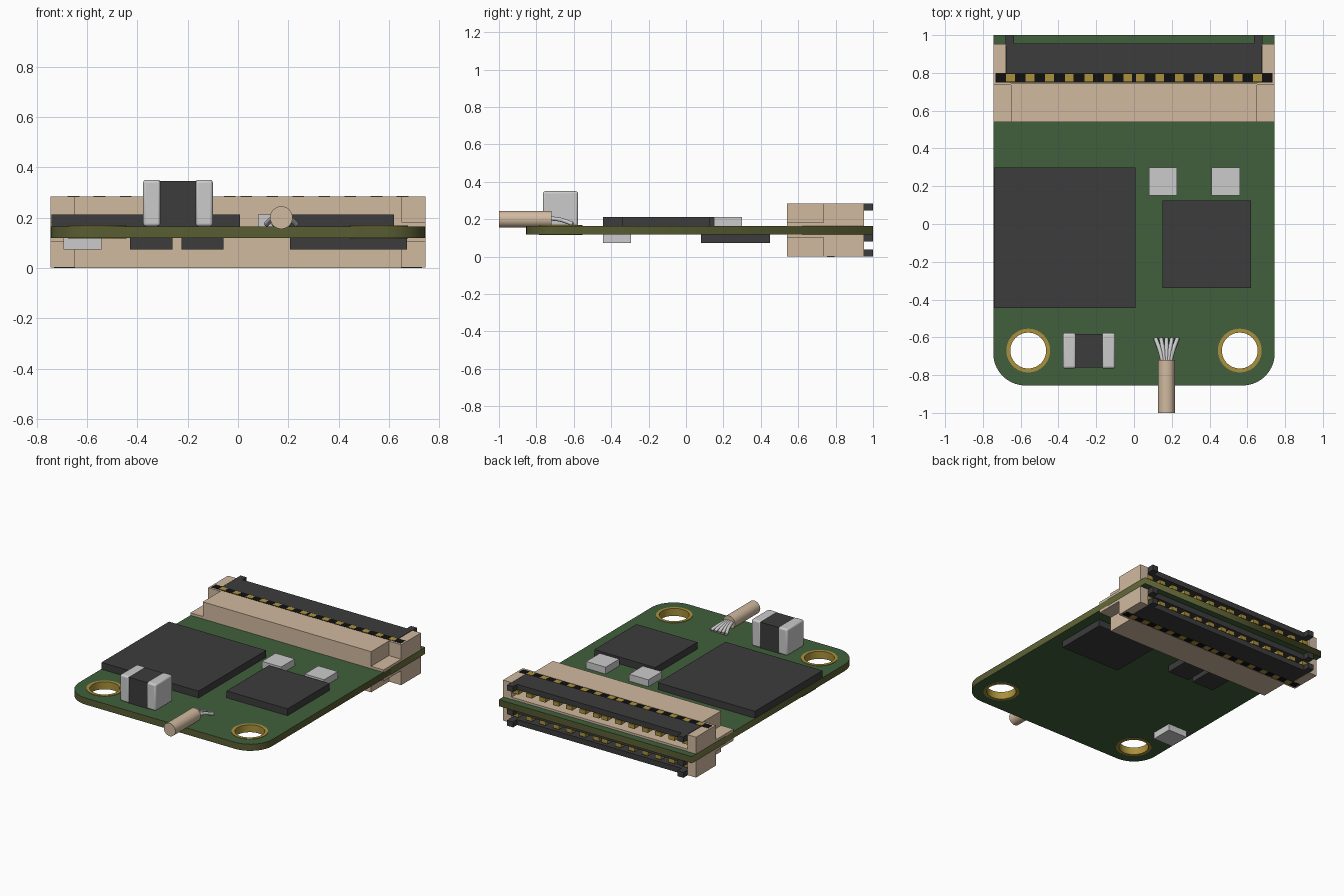
import bpy, bmesh, math
from mathutils import Vector

if "Cube" in bpy.data.objects:
    bpy.data.objects.remove(bpy.data.objects["Cube"])


def mat(name, r, g, b):
    m = bpy.data.materials.new(name)
    m.diffuse_color = (r, g, b, 1)
    m.use_nodes = True
    m.node_tree.nodes["Principled BSDF"].inputs["Base Color"].default_value = m.diffuse_color
    return m


GREEN = mat("board green", .052, .117, .045)
OLIVE = mat("board edge olive", .1, .11, .032)
DARK = mat("chip dark grey", .045, .045, .045)
BLACK = mat("slot black", .005, .005, .005)
TAN = mat("housing tan", .64, .49, .35)
GREY = mat("metal light grey", .6, .6, .6)
GOLD = mat("contact gold", .4, .28, .045)


def finish(name, bm, *mats):
    bmesh.ops.recalc_face_normals(bm, faces=bm.faces)
    me = bpy.data.meshes.new(name)
    bm.to_mesh(me)
    bm.free()
    ob = bpy.data.objects.new(name, me)
    bpy.context.collection.objects.link(ob)
    for m in mats:
        me.materials.append(m)
    return ob


def smooth(ob):
    bpy.ops.object.select_all(action='DESELECT')
    ob.select_set(True)
    bpy.context.view_layer.objects.active = ob
    bpy.ops.object.shade_smooth_by_angle(angle=math.radians(40))


def add_box(bm, x, y, z):
    ret = bmesh.ops.create_cube(bm, size=1)
    for v in ret["verts"]:
        v.co = Vector([(a + b) / 2 + c * (b - a) for c, (a, b) in zip(v.co, (x, y, z))])


def boxes(name, m, *specs):
    bm = bmesh.new()
    for s in specs:
        add_box(bm, *s)
    return finish(name, bm, m)


def bevel(ob, w):
    md = ob.modifiers.new("bevel", 'BEVEL')
    md.width, md.segments = w, 3
    smooth(ob)


ZB, ZT = .119, .165          # board underside and top
MID = (ZB + ZT) / 2
HOLES = [(-.56, -.67), (.56, -.67)]

# circuit board: 2D outline with rounded front corners and two holes
cu = bpy.data.curves.new("board", 'CURVE')
cu.dimensions, cu.fill_mode, cu.extrude = '2D', 'BOTH', (ZT - ZB) / 2
R, W, F = .17, .745, -.855
outline = [(W, 1), (-W, 1)]
for cx, a0 in ((-W + R, 180), (W - R, 270)):
    outline += [(cx + R * math.cos(math.radians(a0 + i * 9)),
                 F + R + R * math.sin(math.radians(a0 + i * 9))) for i in range(11)]
loops = [outline] + [[(hx + .105 * math.cos(i * math.tau / 40), hy + .105 * math.sin(i * math.tau / 40))
                      for i in range(40)] for hx, hy in HOLES]
for pts in loops:
    sp = cu.splines.new('POLY')
    sp.points.add(len(pts) - 1)
    for p, c in zip(sp.points, pts):
        p.co = (*c, 0, 1)
    sp.use_cyclic_u = True
board = bpy.data.objects.new("circuit_board", cu)
board.location.z = MID
bpy.context.collection.objects.link(board)
board.select_set(True)
bpy.context.view_layer.objects.active = board
bpy.ops.object.convert(target='MESH')
board = bpy.context.view_layer.objects.active
board.data.materials.clear()
board.data.materials.append(GREEN)
board.data.materials.append(OLIVE)
for p in board.data.polygons:
    p.material_index = 0 if abs(p.normal.z) > .5 else 1

# gold rings through the mounting holes
for i, (hx, hy) in enumerate(HOLES):
    bm = bmesh.new()
    n, prof = 40, [(.095, ZB - .003), (.116, ZB - .003), (.116, ZT + .003), (.095, ZT + .003)]
    rings = [[bm.verts.new((hx + r * math.cos(k * math.tau / n), hy + r * math.sin(k * math.tau / n), z))
              for r, z in prof] for k in range(n)]
    for k in range(n):
        a, b = rings[k], rings[(k + 1) % n]
        for j in range(4):
            bm.faces.new((a[j], b[j], b[(j + 1) % 4], a[(j + 1) % 4]))
    smooth(finish(f"mounting_ring_{i}", bm, GOLD))

# flat chips and small grey parts, above and below the board
UP, DOWN = (ZT, .213), (.073, ZB)
boxes("large_chip", DARK, ((-.742, .007), (-.445, .30), UP))
boxes("medium_chip", DARK, ((.15, .62), (-.34, .125), UP))
boxes("top_grey_parts", GREY, ((.08, .228), (.15, .30), UP), ((.41, .56), (.15, .30), UP))
boxes("under_chips", DARK, ((.207, .672), (.08, .45), DOWN),
      ((-.43, -.26), (.28, .45), DOWN), ((-.224, -.058), (.28, .45), DOWN))
boxes("under_grey_part", GREY, ((-.693, -.543), (-.445, -.295), DOWN))

# tall capacitor: dark body between rounded grey caps
boxes("capacitor_body", DARK, ((-.32, -.16), (-.76, -.582), (ZT, .345)))
for i, x in enumerate(((-.377, -.307), (-.17, -.10))):
    bevel(boxes(f"capacitor_cap_{i}", GREY, (x, (-.765, -.577), (ZT, .35))), .012)

# cable and its splayed strands
bm = bmesh.new()
bmesh.ops.create_cone(bm, cap_ends=True, segments=32, radius1=.045, radius2=.045, depth=.28)
cable = finish("cable", bm, TAN)
cable.rotation_euler.x = math.pi / 2
cable.location = (.172, -.86, .2)
smooth(cable)
for i in range(5):
    t = i / 2 - 1
    cu = bpy.data.curves.new("strand", 'CURVE')
    cu.dimensions, cu.bevel_depth, cu.use_fill_caps = '3D', .011, True
    sp = cu.splines.new('BEZIER')
    pts = [(.172 + .02 * t, -.73, .205), (.172 + .035 * t, -.67, .197),
           (.172 + .058 * t, -.605, .175)]
    sp.bezier_points.add(2)
    for b, c in zip(sp.bezier_points, pts):
        b.co = c
        b.handle_left_type = b.handle_right_type = 'AUTO'
    ob = bpy.data.objects.new(f"wire_strand_{i}", cu)
    cu.materials.append(GREY)
    bpy.context.collection.objects.link(ob)


# ribbon connectors, mirrored above and below the board
def connector(side, up):
    def b(name, m, *specs):
        return boxes(f"{side}_{name}", m, *[
            (x, y, z if up else (2 * MID - z[1], 2 * MID - z[0])) for x, y, z in specs])

    top = .284
    # housing: bar, end ledges, end blocks and floor
    b("connector_housing", TAN, ((-.65, .65), (.54, .747), (ZT, top)))
    for s in (-1, 1):
        def span(a, c):
            return tuple(sorted((s * a, s * c)))
        b("housing_ledge", TAN, (span(.65, .745), (.54, .735), (ZT, .182)))
        b("housing_end", TAN, (span(.68, .745), (.735, .953), (ZT, top - .001)),
          (span(.65, .68), (.735, .75), (ZT, top - .001)))
    if up:
        b("housing_floor", TAN, ((-.68, .68), (.747, .95), (ZT, .18)))
    # locking flap with two end arms
    b("locking_flap", DARK, ((-.677, .677), (.80, .955), (.246, top)),
      ((-.68, -.635), (.94, 1), (.246, top)), ((.635, .68), (.94, 1), (.246, top)))
    if not up:
        b("inner_flap", DARK, ((-.677, .677), (.80, .955), (ZT, .204)),
          ((-.68, -.635), (.94, 1), (ZT, .204)), ((.635, .68), (.94, 1), (ZT, .204)))
    # dark hinge slot and gold contacts
    b("hinge_slot", BLACK, ((-.732, .732), (.75, .80), (.18, top)))
    con = []
    for s in (-1, 1):
        for i in range(7):
            x = s * (.033 + .1035 * i)
            con.append(((x - .023, x + .023), (.755, .795), (.2, top + .001)))
            con.append(((x - .023, x + .023), (.78, .945), (.208, .236)))
    b("contacts", GOLD, *con)


connector("upper", True)
connector("lower", False)
